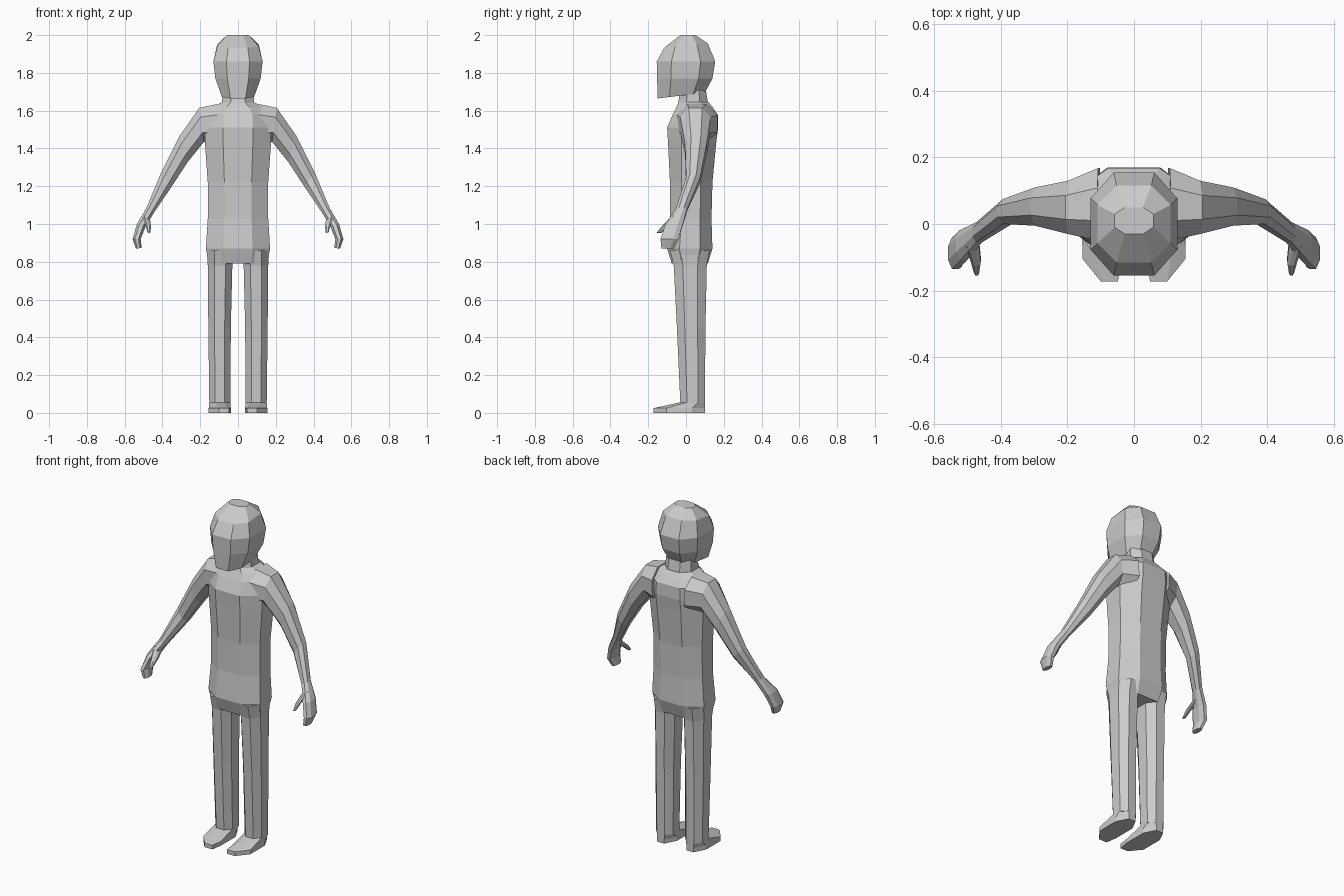
import bpy, bmesh
from mathutils import Vector

cube = bpy.data.objects.get("Cube")
if cube:
    bpy.data.objects.remove(cube, do_unlink=True)

grey = bpy.data.materials.new("plain grey")
grey.use_nodes = True
grey.diffuse_color = (0.6, 0.6, 0.6, 1)
grey.node_tree.nodes["Principled BSDF"].inputs["Base Color"].default_value = (0.6, 0.6, 0.6, 1)


def octagon(c, u, v, ku=0.45, kv=0.45):
    """Eight points round c; u and v are half-axis vectors, ku and kv the flat parts."""
    pairs = [(1, -kv), (1, kv), (ku, 1), (-ku, 1), (-1, kv), (-1, -kv), (-ku, -1), (ku, -1)]
    return [c + u * a + v * b for a, b in pairs]


def level(z, x0, x1, y0, y1, ku=0.45, kv=0.45, tilt=0):
    """Horizontal section; tilt raises the back and lowers the front."""
    c = Vector(((x0 + x1) / 2, (y0 + y1) / 2, z))
    return octagon(c, Vector(((x1 - x0) / 2, 0, 0)), Vector((0, (y1 - y0) / 2, tilt)), ku, kv)


def across(xo, zo, xi, zi, y0, y1):
    """Limb section between an outer and an inner edge point."""
    y = (y0 + y1) / 2
    a, b = Vector((xo, y, zo)), Vector((xi, y, zi))
    return octagon((a + b) / 2, (a - b) / 2, Vector((0, (y1 - y0) / 2, 0)))


def loft(name, rings, mirrored=False):
    """Skin the rings with flat quads, cap the ends, copy to the other side if asked."""
    for side, s in (("left_", 1), ("right_", -1)) if mirrored else (("", 1),):
        bm = bmesh.new()
        rows = [[bm.verts.new((p.x * s, p.y, p.z)) for p in r] for r in rings]
        for r, q in zip(rows, rows[1:]):
            for i in range(len(r)):
                j = (i + 1) % len(r)
                bm.faces.new((r[i], r[j], q[j], q[i]))
        bm.faces.new(rows[0])
        bm.faces.new(rows[-1])
        bmesh.ops.recalc_face_normals(bm, faces=bm.faces)
        me = bpy.data.meshes.new(side + name)
        bm.to_mesh(me)
        bm.free()
        me.materials.append(grey)
        bpy.context.collection.objects.link(bpy.data.objects.new(side + name, me))


# Torso: height, half width, front, back
torso = [(0.79, 0.155, -0.075, 0.115), (0.87, 0.17, -0.1, 0.14), (1.03, 0.16, -0.085, 0.135),
         (1.22, 0.16, -0.085, 0.14), (1.43, 0.175, -0.095, 0.16), (1.51, 0.175, -0.1, 0.17),
         (1.58, 0.17, -0.07, 0.168), (1.62, 0.13, -0.05, 0.14), (1.645, 0.085, -0.04, 0.12)]
loft("torso", [level(z, -w, w, f, b) for z, w, f, b in torso])

# Neck
loft("neck", [level(1.61, -0.09, 0.09, -0.05, 0.125), level(1.65, -0.085, 0.085, -0.04, 0.115),
              level(1.71, -0.08, 0.08, -0.03, 0.105)])

# Head: height, half width, front, back, tilt
head = [(1.68, 0.085, -0.15, 0.1, 0.015), (1.77, 0.12, -0.153, 0.14, 0), (1.86, 0.13, -0.155, 0.155, 0),
        (1.945, 0.11, -0.115, 0.115, 0.012), (2.0, 0.058, -0.03, 0.05, 0)]
loft("head", [level(z, -w, w, f, b, 0.47, 0.5, t) for z, w, f, b, t in head])

# Arms with hands: outer x z, inner x z, front, back
arm = [(0.11, 1.635, 0.1, 1.43, -0.05, 0.168), (0.205, 1.615, 0.18, 1.435, -0.03, 0.13),
       (0.31, 1.465, 0.265, 1.33, -0.005, 0.11), (0.41, 1.265, 0.35, 1.2, 0, 0.075),
       (0.485, 1.085, 0.445, 1.06, -0.055, 0.005), (0.535, 1, 0.49, 0.985, -0.11, -0.018),
       (0.558, 0.92, 0.515, 0.92, -0.135, -0.04), (0.54, 0.87, 0.51, 0.873, -0.13, -0.065)]
loft("arm", [across(*a) for a in arm], True)

# Thumbs
loft("thumb", [across(0.505, 1.045, 0.465, 1.02, -0.08, -0.035),
               across(0.49, 0.995, 0.46, 0.985, -0.125, -0.085),
               across(0.48, 0.955, 0.465, 0.952, -0.155, -0.132)], True)

# Legs: height, inner x, outer x, front, back
leg = [(0.86, 0.015, 0.165, -0.085, 0.125), (0.78, 0.03, 0.16, -0.065, 0.11),
       (0.45, 0.038, 0.157, -0.048, 0.103), (0.05, 0.04, 0.152, -0.03, 0.1)]
loft("leg", [level(*r) for r in leg], True)

# Feet: sole, welt and ankle sections, toes pulled towards the inner side
feet = [level(0, 0.038, 0.155, -0.172, 0.1, 0.4, 0.5), level(0.025, 0.038, 0.155, -0.172, 0.1, 0.4, 0.5),
        level(0.055, 0.04, 0.152, -0.035, 0.1)]
for ring in feet[:2]:
    ring[6].x -= 0.025
    ring[7].x -= 0.02
loft("foot", feet, True)
